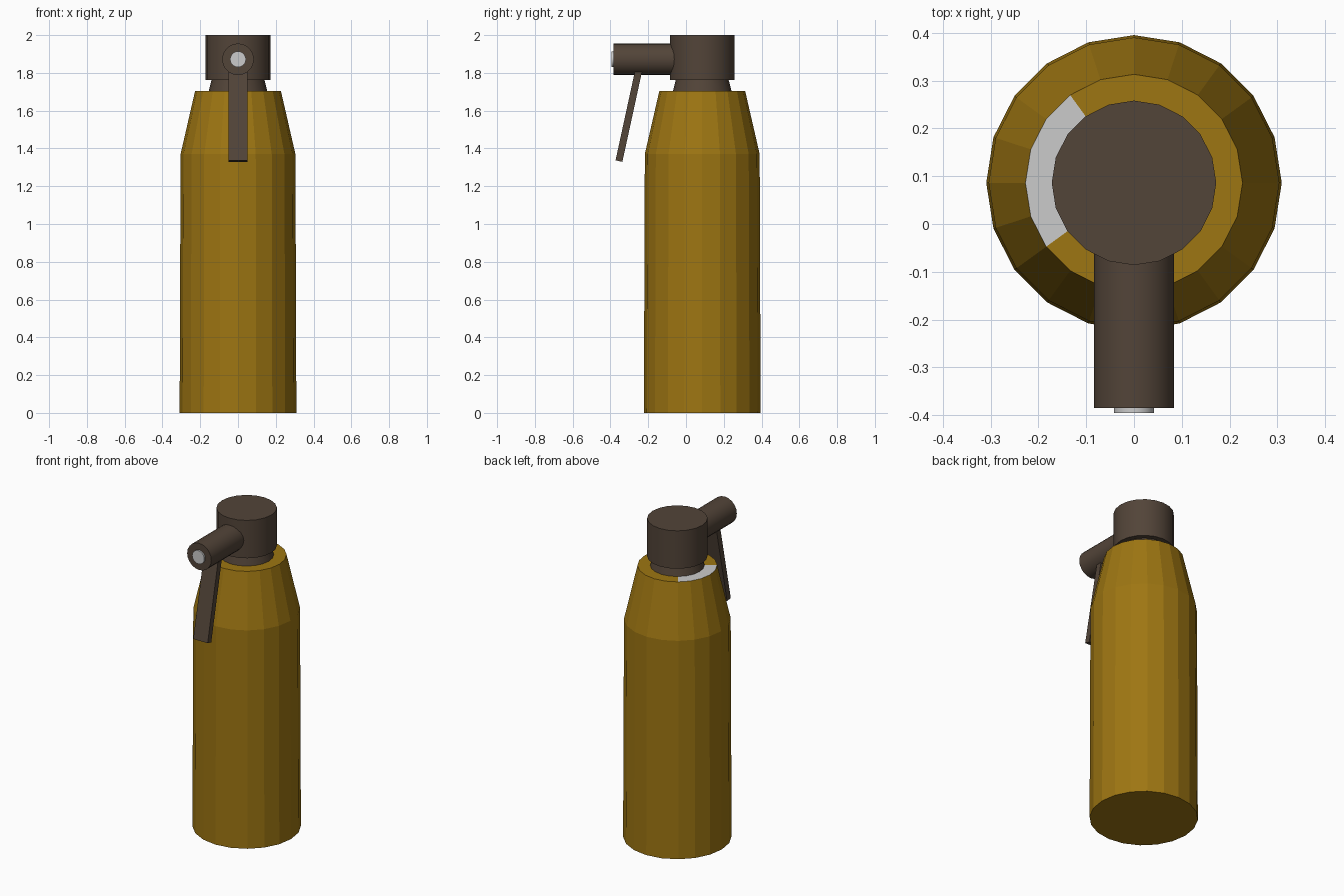
import bpy, math
from mathutils import Matrix

if "Cube" in bpy.data.objects:
    bpy.data.objects.remove(bpy.data.objects["Cube"])

CY = 0.086    # axis of the bottle
SIDES = 20


def material(name, rgb):
    m = bpy.data.materials.new(name)
    m.diffuse_color = (*rgb, 1)
    m.use_nodes = True
    m.node_tree.nodes["Principled BSDF"].inputs["Base Color"].default_value = m.diffuse_color
    return m


gold = material("gold_paint", (0.34, 0.18, 0.006))
brown = material("dark_brown", (0.085, 0.058, 0.04))
grey = material("plain_grey", (0.8, 0.8, 0.8))


def lathe(name, profile, mats, cap_start=True, cap_end=True, smooth=True, xform=None):
    """Spin (radius, height) points around z into a 20-sided solid."""
    verts = [(r * math.cos(2 * math.pi * i / SIDES), r * math.sin(2 * math.pi * i / SIDES), z)
             for r, z in profile for i in range(SIDES)]
    faces = []
    for k in range(len(profile) - 1):
        for i in range(SIDES):
            j = (i + 1) % SIDES
            a, b = k * SIDES, (k + 1) * SIDES
            faces.append((a + i, a + j, b + j, b + i))
    if cap_start:
        faces.append(tuple(reversed(range(SIDES))))
    if cap_end:
        faces.append(tuple(range((len(profile) - 1) * SIDES, len(profile) * SIDES)))
    mesh = bpy.data.meshes.new(name)
    mesh.from_pydata(verts, [], faces)
    mesh.transform(xform or Matrix.Translation((0, CY, 0)))
    mesh.update()
    for m in mats:
        mesh.materials.append(m)
    ob = bpy.data.objects.new(name, mesh)
    bpy.context.collection.objects.link(ob)
    if smooth:
        bpy.ops.object.select_all(action='DESELECT')
        ob.select_set(True)
        bpy.context.view_layer.objects.active = ob
        bpy.ops.object.shade_smooth_by_angle(angle=math.radians(30))
    return ob


# Faceted bottle with sloping shoulder and flat top ring
body = lathe("bottle_body", [(0.309, 0), (0.304, 1.37), (0.227, 1.705), (0.14, 1.705)],
             [gold, grey], cap_end=False, smooth=False)
# Bare grey patch: five segments of the top ring
for i in range(7, 12):
    body.data.polygons[2 * SIDES + i].material_index = 1

# Neck and cap
lathe("neck", [(0.156, 1.70), (0.138, 1.77)], [brown])
lathe("cap", [(0.172, 1.762), (0.172, 2.0)], [brown])


# Spout pointing to the front, with a pale nozzle tip
def forward(y):
    return Matrix.Translation((0, y, 1.872)) @ Matrix.Rotation(math.pi / 2, 4, 'X')


lathe("spout", [(0.084, 0), (0.084, 0.33)], [brown], xform=forward(-0.055))
lathe("nozzle_tip", [(0.042, 0), (0.042, 0.045)], [grey], xform=forward(-0.35))

# Slanted trigger lever
top, bottom = (-0.249, 1.82), (-0.355, 1.333)
dy, dz = bottom[0] - top[0], bottom[1] - top[1]
bpy.ops.mesh.primitive_cube_add(size=1)
lever = bpy.context.object
lever.name = "trigger_lever"
lever.location = (0, (top[0] + bottom[0]) / 2, (top[1] + bottom[1]) / 2)
lever.scale = (0.1, 0.037, math.hypot(dy, dz))
lever.rotation_euler = (-math.atan2(dy, dz) + math.pi, 0, 0)
lever.data.materials.append(brown)
